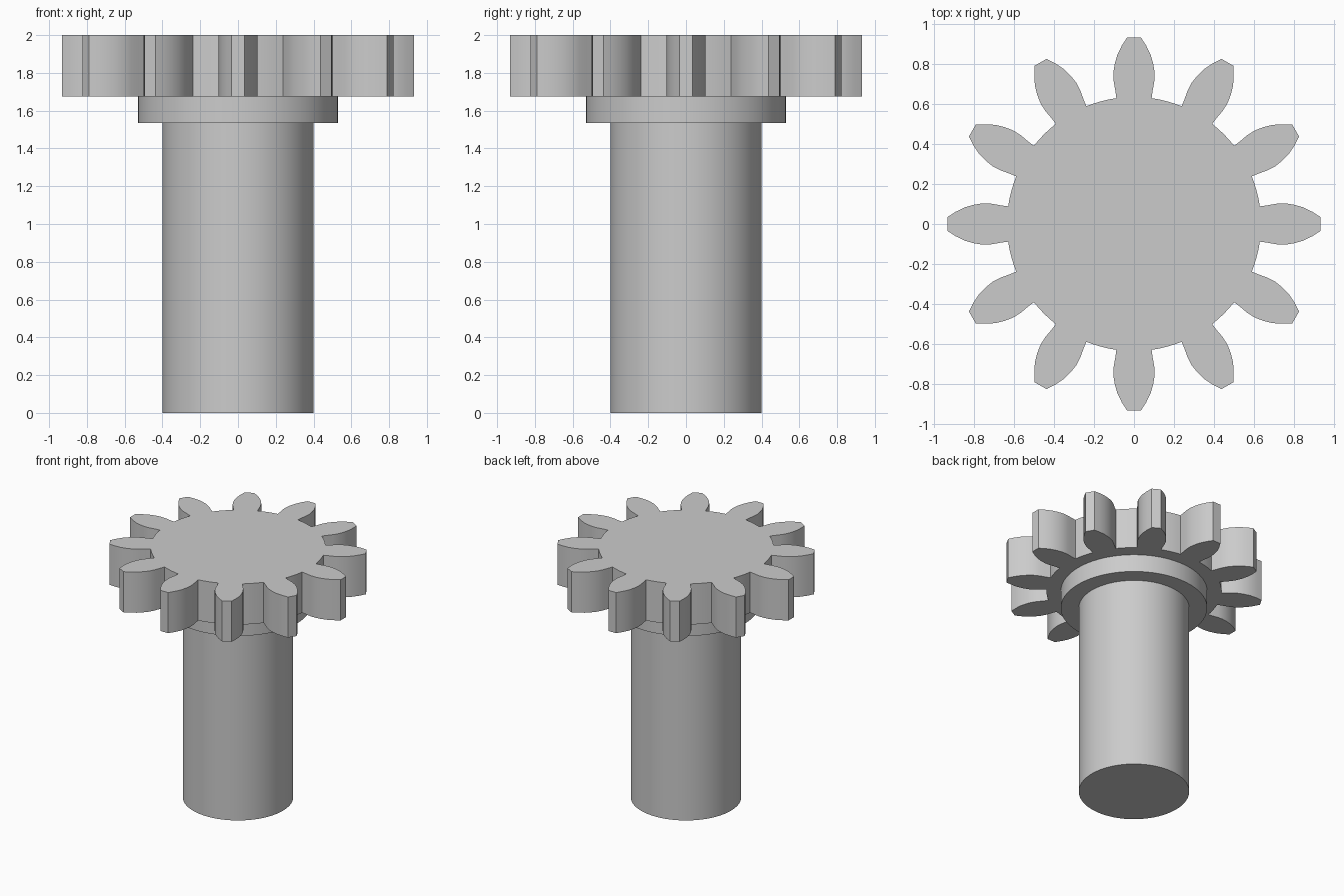
import bpy
import bmesh
from math import sin, cos, pi, atan2, hypot, radians

cube = bpy.data.objects.get("Cube")
if cube:
    bpy.data.objects.remove(cube, do_unlink=True)

steel = bpy.data.materials.new("plain_grey")
steel.use_nodes = True
grey = (0.6, 0.6, 0.6, 1)
steel.diffuse_color = grey
steel.node_tree.nodes["Principled BSDF"].inputs["Base Color"].default_value = grey

TEETH = 12
PITCH = 2 * pi / TEETH
GEAR_BOTTOM, TOP = 1.675, 2.0
ROOT_RADIUS = 0.634


def finish(bm, name, angle):
    bmesh.ops.recalc_face_normals(bm, faces=bm.faces)
    mesh = bpy.data.meshes.new(name)
    bm.to_mesh(mesh)
    bm.free()
    mesh.materials.append(steel)
    obj = bpy.data.objects.new(name, mesh)
    bpy.context.collection.objects.link(obj)
    bpy.ops.object.select_all(action="DESELECT")
    obj.select_set(True)
    bpy.context.view_layer.objects.active = obj
    bpy.ops.object.shade_smooth_by_angle(angle=radians(angle))
    return obj


def prism(name, outline, bottom, top, angle=30):
    """Extrude a closed outline upward into a capped solid."""
    bm = bmesh.new()
    base = bm.faces.new([bm.verts.new((x, y, bottom)) for x, y in outline])
    extruded = bmesh.ops.extrude_face_region(bm, geom=[base], use_keep_orig=True)
    moved = [v for v in extruded["geom"] if isinstance(v, bmesh.types.BMVert)]
    bmesh.ops.translate(bm, verts=moved, vec=(0, 0, top - bottom))
    return finish(bm, name, angle)


# Gear: one tooth flank (distance out, half width), mirrored and repeated
flank = [(0.628, 0.088), (0.665, 0.093), (0.71, 0.101), (0.755, 0.103),
         (0.80, 0.096), (0.845, 0.083), (0.89, 0.061), (0.932, 0.034)]
tooth = [(r, -w) for r, w in flank] + [(r, w) for r, w in reversed(flank)]
root_angle = atan2(flank[0][1], flank[0][0])
gear_outline = []
for i in range(TEETH):
    turn = i * PITCH
    for x, y in tooth:
        a = turn + atan2(y, x)
        gear_outline.append((hypot(x, y) * cos(a), hypot(x, y) * sin(a)))
    # Root arc to the next tooth
    for k in range(1, 4):
        a = turn + root_angle + (PITCH - 2 * root_angle) * k / 4
        gear_outline.append((ROOT_RADIUS * cos(a), ROOT_RADIUS * sin(a)))
prism("pinion_gear", gear_outline, GEAR_BOTTOM, TOP, 20)

# Stepped shaft and collar as one turned solid
SEGMENTS = 96
profile = [(0.4, 0), (0.4, 1.535), (0.53, 1.535), (0.53, GEAR_BOTTOM)]
bm = bmesh.new()
rings = [[bm.verts.new((r * cos(2 * pi * s / SEGMENTS), r * sin(2 * pi * s / SEGMENTS), z))
          for s in range(SEGMENTS)] for r, z in profile]
for low, high in zip(rings, rings[1:]):
    for s in range(SEGMENTS):
        n = (s + 1) % SEGMENTS
        bm.faces.new((low[s], low[n], high[n], high[s]))
bm.faces.new(rings[0])
finish(bm, "shaft_and_collar", 30)
